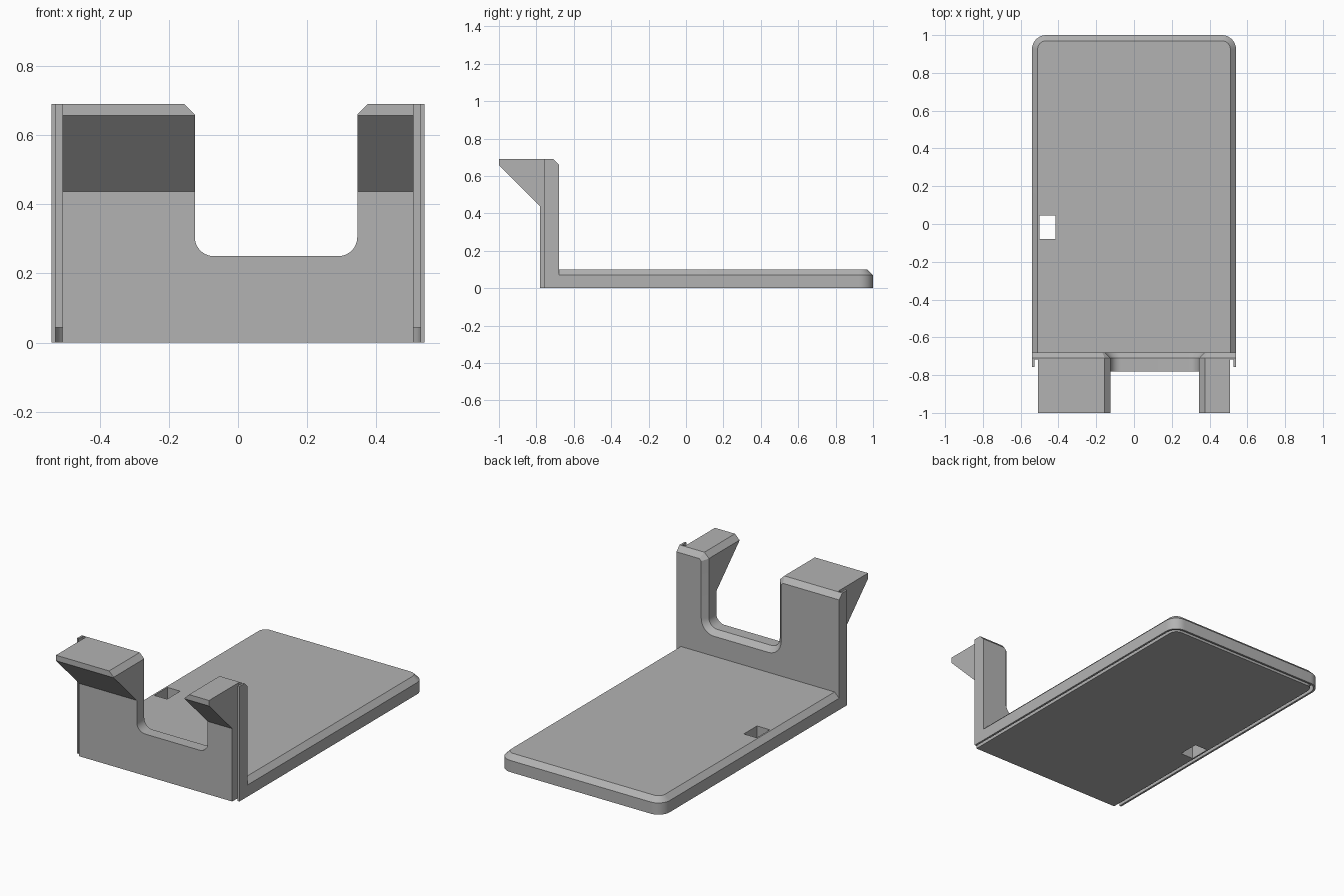
import bpy, bmesh
from math import sin, cos, pi

if "Cube" in bpy.data.objects:
    bpy.data.objects.remove(bpy.data.objects["Cube"], do_unlink=True)

grey = bpy.data.materials.new("plain grey")
grey.use_nodes = True
grey.diffuse_color = (0.45, 0.45, 0.45, 1)
grey.node_tree.nodes["Principled BSDF"].inputs["Base Color"].default_value = (0.45, 0.45, 0.45, 1)

HALF_W, WALL_BACK, WALL_FRONT, TOP = 0.54, -0.68, -0.78, 0.69
BEVEL = 0.03
NOTCH_L, NOTCH_R, NOTCH_Z, NOTCH_RAD = -0.125, 0.345, 0.25, 0.055
SLOT_IN, SLOT_OUT = 0.508, 0.528


def loft(name, loops):
    """Skin matching point loops into a closed solid."""
    bm = bmesh.new()
    rings = [[bm.verts.new(p) for p in loop] for loop in loops]
    n = len(rings[0])
    for a, b in zip(rings, rings[1:]):
        for i in range(n):
            j = (i + 1) % n
            bm.faces.new((a[i], a[j], b[j], b[i]))
    bm.faces.new(rings[0])
    bm.faces.new(rings[-1])
    bmesh.ops.recalc_face_normals(bm, faces=bm.faces)
    mesh = bpy.data.meshes.new(name)
    bm.to_mesh(mesh)
    bm.free()
    mesh.materials.append(grey)
    obj = bpy.data.objects.new(name, mesh)
    bpy.context.collection.objects.link(obj)
    return obj


def box(name, x0, x1, y0, y1, z0, z1):
    return loft(name, [[(x0, y0, z), (x1, y0, z), (x1, y1, z), (x0, y1, z)] for z in (z0, z1)])


def cut(obj, cutter):
    cutter.hide_render = True
    cutter.hide_viewport = True
    cutter.display_type = 'WIRE'
    mod = obj.modifiers.new("cut", 'BOOLEAN')
    mod.operation = 'DIFFERENCE'
    mod.solver = 'EXACT'
    mod.object = cutter


def arc(cx, cy, r, start, end, steps=10):
    angles = [start + (end - start) * i / steps for i in range(steps + 1)]
    return [(cx + r * cos(a), cy + r * sin(a)) for a in angles]


def plate_outline(inset, front):
    """Plan of the plate, rounded at the two back corners."""
    w, back, r = HALF_W - inset, 1 - inset, 0.075 - inset
    return ([(w, front)] + arc(w - r, back - r, r, 0, pi / 2)
            + arc(r - w, back - r, r, pi / 2, pi) + [(-w, front)])


def at_z(points, z):
    return [(x, y, z) for x, y in points]


# Base plate with bevelled rim, stopping at the upright wall
base = loft("base_plate", [at_z(plate_outline(d, WALL_BACK), z)
                           for d, z in ((0, 0), (0, 0.07), (BEVEL, 0.1))])

# Groove under the rim, running on below the wall
strip = (plate_outline(HALF_W - SLOT_OUT, -0.9)
         + plate_outline(HALF_W - SLOT_IN, -0.9)[::-1])
groove = loft("groove_cutter", [at_z(strip, z) for z in (-0.1, 0.043)])
cut(base, groove)

# Rectangular through hole
cut(base, box("hole_cutter", -0.5, -0.415, -0.08, 0.045, -0.1, 0.2))


def wall_outline(d, y):
    """Front shape of the wall; d shrinks the top and widens the notch."""
    r, k = NOTCH_RAD, 0.41 * d
    cz = NOTCH_Z + r
    low, top = TOP - BEVEL - k, TOP - d
    left, right = NOTCH_L - d, NOTCH_R + d
    pts = [(-HALF_W, 0), (HALF_W, 0), (HALF_W, top),
           (NOTCH_R + BEVEL + k, top), (right, low)]
    pts += arc(NOTCH_R - r, cz, r + d, 0, -pi / 2)
    pts += arc(NOTCH_L + r, cz, r + d, -pi / 2, -pi)
    pts += [(left, low), (NOTCH_L - BEVEL - k, top), (-HALF_W, top)]
    return [(x, y, z) for x, z in pts]


# Upright wall with bevelled back edges
wall = loft("upright_wall", [wall_outline(0, WALL_FRONT),
                             wall_outline(0, WALL_BACK - BEVEL),
                             wall_outline(BEVEL, WALL_BACK)])
cut(wall, groove)

# Side slots and the thin set-back lips beside them
for side, s in (("left", 1), ("right", -1)):
    xs = sorted((s * SLOT_IN, s * SLOT_OUT))
    cut(wall, box(side + "_slot_cutter", *xs, -0.9, -0.717, -0.1, 0.8))
    xs = sorted((s * (SLOT_IN + 0.01), s * 0.6))
    cut(wall, box(side + "_lip_cutter", *xs, -0.9, -0.757, -0.1, 0.8))


def hook(name, inner, outer, s):
    """Overhanging hook with a sloped underside and bevelled inner top edge."""
    def section(y, low):
        return [(x, y, z) for x, z in (
            (inner, low), (outer, low), (outer, TOP),
            (inner + s * BEVEL, TOP), (inner, TOP - BEVEL))]
    return loft(name, [section(-1, 0.657), section(WALL_FRONT, 0.437)])


left_hook = hook("left_hook", NOTCH_R, SLOT_IN, 1)
right_hook = hook("right_hook", NOTCH_L, -SLOT_IN, -1)

# Smooth only the rounded corners
bpy.ops.object.select_all(action='DESELECT')
for obj in (base, wall):
    obj.select_set(True)
bpy.context.view_layer.objects.active = base
bpy.ops.object.shade_smooth_by_angle(angle=0.5)
